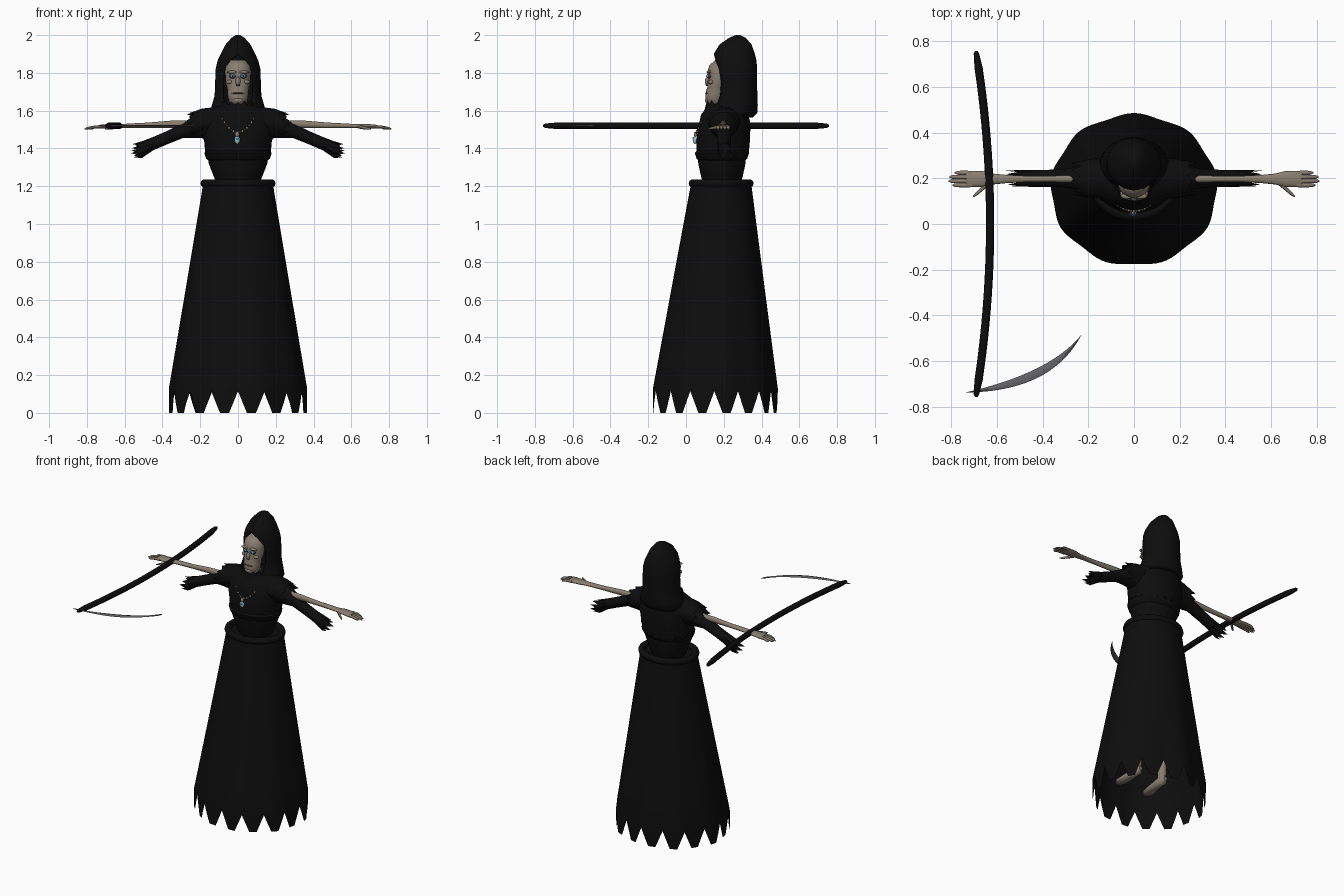
import bpy, bmesh
from math import sin, cos, pi, sqrt, radians

cube = bpy.data.objects.get("Cube")
if cube:
    bpy.data.objects.remove(cube, do_unlink=True)


def material(name, rgb, rough=0.8):
    m = bpy.data.materials.new(name)
    m.use_nodes = True
    m.diffuse_color = (*rgb, 1)
    node = m.node_tree.nodes["Principled BSDF"]
    node.inputs["Base Color"].default_value = (*rgb, 1)
    node.inputs["Roughness"].default_value = rough
    return m


CLOTH = material("black cloth", (0.004, 0.004, 0.004))
BONE = material("old bone", (0.25, 0.21, 0.16))
SHADE = material("dark bone", (0.06, 0.048, 0.036))
STEEL = material("grey steel", (0.13, 0.13, 0.14))
EYE = material("eye blue", (0.08, 0.35, 0.55))
GEM = material("pale gem", (0.35, 0.6, 0.7))


def finish(name, bm, mat, angle=45):
    bmesh.ops.recalc_face_normals(bm, faces=bm.faces)
    me = bpy.data.meshes.new(name)
    bm.to_mesh(me)
    bm.free()
    me.materials.append(mat)
    for p in me.polygons:
        p.use_smooth = True
    me.set_sharp_from_angle(angle=radians(angle))
    ob = bpy.data.objects.new(name, me)
    bpy.context.scene.collection.objects.link(ob)
    return ob


def skin(name, grid, mat, closed=True, caps=(True, True)):
    """Join rows of points with quads."""
    bm = bmesh.new()
    rows = [[bm.verts.new(p) for p in row] for row in grid]
    n = len(rows[0])
    for a, b in zip(rows, rows[1:]):
        for i in range(n if closed else n - 1):
            j = (i + 1) % n
            bm.faces.new((a[i], a[j], b[j], b[i]))
    for use, row in zip(caps, (rows[0], rows[-1])):
        if use:
            bm.faces.new(row)
    return finish(name, bm, mat)


def loft(name, rings, mat, axis="z", n=24, jag=0, caps=(True, True)):
    """Ellipses (x, y, z, r1, r2) across an axis; jag makes a torn last edge."""
    grid = []
    for k, (x, y, z, a, b) in enumerate(rings):
        row = []
        for i in range(n):
            t = 2 * pi * i / n
            c, s = a * cos(t), b * sin(t)
            d = jag * (i % 2) * (1 + 0.4 * sin(i * 2.3)) if k == len(rings) - 1 else 0
            row.append({"x": (x + d, y + c, z + s), "y": (x + c, y + d, z + s),
                        "z": (x + c, y + s, z + d)}[axis])
        grid.append(row)
    return skin(name, grid, mat, caps=caps)


def ball(name, loc, size, mat, seg=16):
    bm = bmesh.new()
    bmesh.ops.create_uvsphere(bm, u_segments=seg, v_segments=seg // 2, radius=1)
    for v in bm.verts:
        v.co = [c * s + l for c, s, l in zip(v.co, size, loc)]
    return finish(name, bm, mat)


# Skirt: flared cone with sixteen torn points
TEETH, STEP = 16, 6
cols = TEETH * STEP
skirt = []
for k in range(8):
    f = k / 7
    row = []
    for i in range(cols):
        t = 2 * pi * i / cols
        wave = 1 + 0.018 * f * sin(9 * t)
        z = 1.21 - 1.08 * f
        row.append(((0.185 + 0.178 * f) * wave * cos(t),
                    0.186 - 0.036 * f + (0.16 + 0.17 * f) * wave * sin(t), z))
    skirt.append(row)
hem = []
for i, (x, y, z) in enumerate(skirt[-1]):
    d = min(i % STEP, STEP - i % STEP) / STEP
    hem.append((x, y, max(0, 0.115 * (1 - 3 * d))))
skin("skirt", skirt + [hem], CLOTH, caps=(True, False))

# Rolled waistband
band = []
for i in range(48):
    t = 2 * pi * i / 48
    band.append([((0.177 + 0.022 * cos(u)) * cos(t), 0.186 + (0.15 + 0.022 * cos(u)) * sin(t),
                  1.215 + 0.022 * sin(u)) for u in [j * pi / 5 for j in range(10)]])
skin("waistband", band + [band[0]], CLOTH, caps=(False, False))

# Torso, torn jacket, belt and collar
loft("torso", [(0, .19, 1.2, .105, .095), (0, .19, 1.25, .128, .11), (0, .19, 1.32, .155, .125),
               (0, .19, 1.42, .165, .13)], CLOTH, n=32)
loft("jacket", [(0, .21, 1.635, .07, .07), (0, .21, 1.615, .14, .10), (0, .205, 1.58, .19, .125),
                (0, .2, 1.5, .193, .138), (0, .195, 1.43, .178, .14), (0, .195, 1.355, .172, .138)],
     CLOTH, n=40, jag=0.03, caps=(True, False))
loft("belt", [(0, .19, 1.335, .155, .12), (0, .19, 1.345, .168, .134), (0, .19, 1.375, .178, .143),
              (0, .19, 1.39, .17, .13)], CLOTH, n=32)
loft("collar", [(0, .2, 1.57, .15, .12), (0, .19, 1.61, .105, .09), (0, .185, 1.63, .08, .078)],
     CLOTH, n=28, jag=0.02, caps=(False, False))
loft("back_cape", [(0, .235, 1.6, .15, .09), (0, .23, 1.53, .175, .112), (0, .225, 1.45, .165, .113)],
     CLOTH, n=32, jag=-0.04, caps=(True, False))

# Hood: upright shell, open at the front around the face
hood = []
for z, cy, rx, ry, gap in [(2.0, .275, .012, .012, 0), (1.985, .272, .035, .045, 0),
                           (1.95, .262, .066, .085, 0), (1.9, .256, .092, .109, 0),
                           (1.865, .26, .108, .113, 24), (1.82, .264, .119, .113, 38),
                           (1.75, .267, .121, .109, 42), (1.68, .266, .124, .112, 40),
                           (1.63, .262, .138, .118, 32), (1.59, .258, .15, .12, 25),
                           (1.565, .25, .14, .105, 25)]:
    g = radians(gap)
    angles = [g + (2 * pi - 2 * g) * i / 36 for i in range(37)]
    hood.append([(rx * sin(t), cy - ry * cos(t), z) for t in angles])
shell = skin("hood", hood, CLOTH, closed=False, caps=(True, False))
thick = shell.modifiers.new("cloth thickness", "SOLIDIFY")
thick.thickness = 0.008

# Skull and neck
loft("skull", [(0, .155, 1.63, .032, .035), (0, .15, 1.645, .047, .045), (0, .154, 1.675, .054, .051),
               (0, .158, 1.70, .056, .053), (0, .163, 1.725, .058, .05), (0, .168, 1.75, .068, .056),
               (0, .177, 1.775, .066, .058), (0, .181, 1.80, .07, .069), (0, .188, 1.84, .064, .064),
               (0, .2, 1.868, .04, .045)], BONE)
loft("neck", [(0, .2, 1.55, .035, .035), (0, .19, 1.66, .035, .035)], BONE, n=12)
ball("nose", (0, .112, 1.755), (.013, .012, .024), BONE)
ball("nose_hollow", (0, .109, 1.738), (.011, .007, .008), SHADE)
ball("mouth_line", (0, .109, 1.692), (.036, .008, .004), SHADE)
ball("chin", (0, .115, 1.655), (.028, .015, .015), BONE)
for s, side in ((1, "left"), (-1, "right")):
    ball(side + "_eye_socket", (s * .028, .124, 1.783), (.02, .011, .013), SHADE)
    ball(side + "_eye", (s * .028, .117, 1.783), (.012, .009, .009), EYE)
    ball(side + "_pupil", (s * .028, .109, 1.783), (.004, .003, .004), CLOTH, 8)
    ball(side + "_brow", (s * .03, .122, 1.804), (.028, .013, .008), BONE)
    ball(side + "_cheekbone", (s * .044, .134, 1.752), (.018, .017, .012), BONE)

# Arms, hands, sleeves, legs: one set per side
for s, side in ((1, "left"), (-1, "right")):
    loft(side + "_arm", [(s * x, .197, z, a, b) for x, z, a, b in (
        (.18, 1.53, .02, .02), (.35, 1.528, .014, .02), (.48, 1.522, .014, .015), (.56, 1.52, .018, .013),
        (.62, 1.518, .024, .011), (.66, 1.518, .034, .012), (.71, 1.516, .036, .012),
        (.735, 1.515, .033, .01))], BONE, "x", 14)
    for k, tip in enumerate((.795, .812, .808, .785)):
        y = .17 + .018 * k
        loft(f"{side}_finger_{k + 1}", [(s * .71, y, 1.516, .009, .009), (s * .76, y, 1.513, .0095, .008),
             (s * (tip - .012), y, 1.506, .008, .007), (s * tip, y, 1.503, .003, .003)], BONE, "x", 8)
    loft(side + "_thumb", [(s * .635, .182, 1.515, .014, .009), (s * .665, .155, 1.51, .011, .009),
         (s * .69, .132, 1.506, .009, .007), (s * .705, .12, 1.504, .003, .003)], BONE, "x", 8)
    loft(side + "_sleeve", [(s * .15, .2, 1.525, .08, .075), (s * .22, .2, 1.52, .062, .065),
         (s * .29, .2, 1.495, .042, .04), (s * .38, .2, 1.455, .037, .036), (s * .45, .2, 1.425, .037, .036),
         (s * .51, .2, 1.388, .036, .04)], CLOTH, "x", 18, jag=s * .04, caps=(True, False))
    loft(side + "_shoulder_cap", [(s * .12, .2, 1.55, .09, .07), (s * .19, .2, 1.54, .085, .072),
         (s * .235, .2, 1.525, .072, .065)], CLOTH, "x", 18, jag=s * .03, caps=(True, False))
    loft(side + "_leg", [(s * .1, .15, .2, .026, .03), (s * .1, .16, .6, .035, .035),
                         (s * .08, .18, 1.1, .04, .04)], BONE, n=12)
    loft(side + "_foot", [(s * x, y, z, a, b) for x, y, z, a, b in (
        (.1, .185, .19, .012, .015), (.1, .165, .19, .028, .035), (.1, .11, .185, .027, .03),
        (.105, .05, .175, .036, .022), (.11, .0, .17, .036, .016), (.11, -.025, .168, .016, .008))],
        BONE, "y", 14)

# Bead necklace with a gem pendant
for i in range(15):
    u = i / 7 - 1
    x, z = .082 * u, 1.485 + .07 * u * u
    y = .2 - .142 * sqrt(1 - (x / .193) ** 2) + .3 * (z - 1.49)
    ball(f"bead_{i + 1}", (x, y, z), (.007, .007, .007), BONE if i % 2 else SHADE, 8)
ball("pendant_mount", (-.004, .05, 1.474), (.012, .009, .014), BONE, 10)
ball("pendant_gem", (-.004, .048, 1.445), (.016, .011, .022), GEM, 10)
ball("pendant_core", (-.004, .041, 1.452), (.009, .007, .009), EYE, 10)

# Scythe: bowed pole and crescent blade
pole = []
for i in range(25):
    y = -.745 + 1.49 * i / 24
    r = .012 if i in (0, 24) else .018
    pole.append((-.63 - .06 * (y / .745) ** 2, y, 1.52, r, r))
for end, d in ((0, -.012), (-1, .012)):
    x, y, z, r, _ = pole[end]
    pole.insert(0 if end == 0 else len(pole), (x, y + d, z, r / 2, r / 2))
loft("scythe_pole", pole, CLOTH, "y", 14)


def bend(ctrl, t):
    ends = (-.74, -.738), (-.23, -.485)
    return [(1 - t) ** 2 * a + 2 * t * (1 - t) * c + t * t * b for a, c, b in zip(ends[0], ctrl, ends[1])]


blade = []
for i in range(1, 24):
    o, n = bend((-.36, -.735), i / 24), bend((-.37, -.655), i / 24)
    m = [(a + b) / 2 for a, b in zip(o, n)]
    blade.append([(*o, 1.52), (*m, 1.525), (*n, 1.52), (*m, 1.515)])
for row, t in ((0, 0), (24, 1)):
    x, y = bend((0, 0), t)
    blade.insert(row, [(x + e, y, 1.52 + f) for e, f in ((0, -.0004), (.0004, 0), (0, .0004), (-.0004, 0))])
skin("scythe_blade", blade, STEEL)
